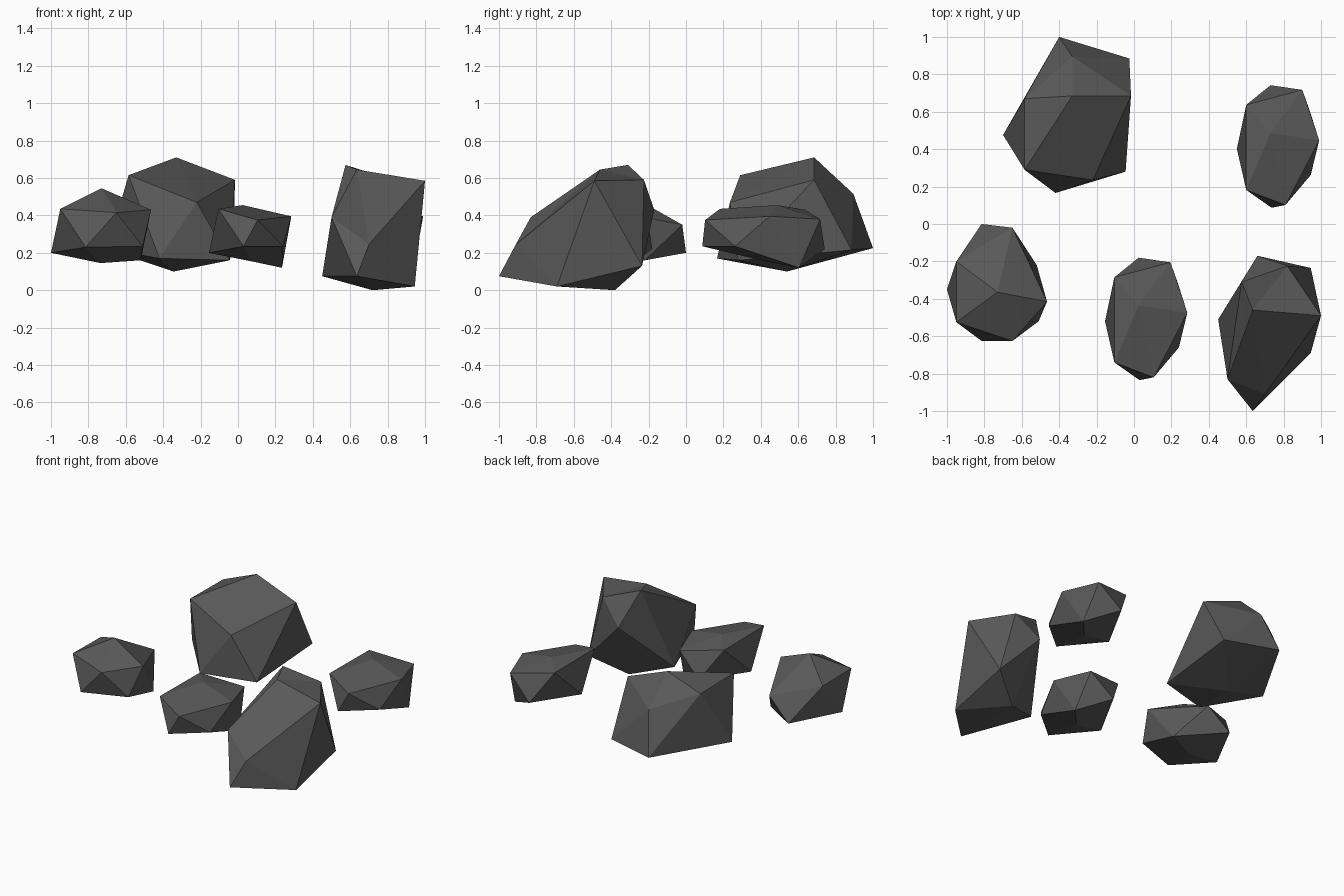
import bpy
from mathutils import Vector

stone = bpy.data.materials.new("dark_stone")
stone.diffuse_color = (0.1, 0.1, 0.1, 1)


def rock(name, top, upper, lower, bottom, offset=(0, 0, 0)):
    """Irregular icosahedron: two poles and two staggered rings of five."""
    verts = [Vector(p) + Vector(offset) for p in [top, *upper, *lower, bottom]]
    faces = []
    for i in range(5):
        u, un = 1 + i, 1 + (i + 1) % 5
        l, ln = 6 + i, 6 + (i + 1) % 5
        faces += [(0, u, un), (u, l, un), (un, l, ln), (l, 11, ln)]
    mesh = bpy.data.meshes.new(name)
    mesh.from_pydata(verts, [], faces)
    mesh.materials.append(stone)
    obj = bpy.data.objects.new(name, mesh)
    bpy.context.collection.objects.link(obj)
    return obj


# Large rock, back left
rock("large_rock", (-.33, .685, .71),
     [(-.585, .29, .615), (-.22, .235, .47), (-.016, .685, .59),
      (-.33, .895, .515), (-.585, .67, .61)],
     [(-.42, .166, .17), (-.045, .28, .16), (-.025, .885, .215),
      (-.40, 1.0, .225), (-.70, .476, .22)],
     (-.345, .54, .10))

# Tall sloping rock, front right
rock("tall_rock", (.635, -.46, .645),
     [(.50, -.83, .39), (.70, -.91, .245), (1.0, -.49, .585),
      (.82, -.225, .59), (.575, -.31, .67)],
     [(.635, -1.0, .075), (.945, -.69, .02), (.945, -.235, .13),
      (.66, -.17, .43), (.45, -.51, .075)],
     (.72, -.38, 0))

# Round rock, front left
rock("round_rock", (-.73, -.365, .545),
     [(-.95, -.525, .435), (-.65, -.625, .415), (-.465, -.415, .43),
      (-.65, -.02, .35), (-.95, -.20, .43)],
     [(-.815, -.625, .23), (-.51, -.52, .235), (-.52, -.22, .16),
      (-.815, 0, .20), (-1.0, -.35, .20)],
     (-.735, -.31, .145))

# Two identical flat rocks, front centre and back right
flat = dict(
    top=(.025, -.435, .455),
    upper=[(-.105, -.74, .435), (.105, -.82, .375), (.285, -.475, .395),
           (.195, -.205, .38), (-.105, -.285, .43)],
    lower=[(.03, -.835, .235), (.24, -.66, .235), (.235, -.318, .12),
           (.025, -.18, .22), (-.155, -.52, .20)],
    bottom=(.07, -.50, .155))
rock("flat_rock_front", **flat)
rock("flat_rock_back", **flat, offset=(.705, .922, 0))
